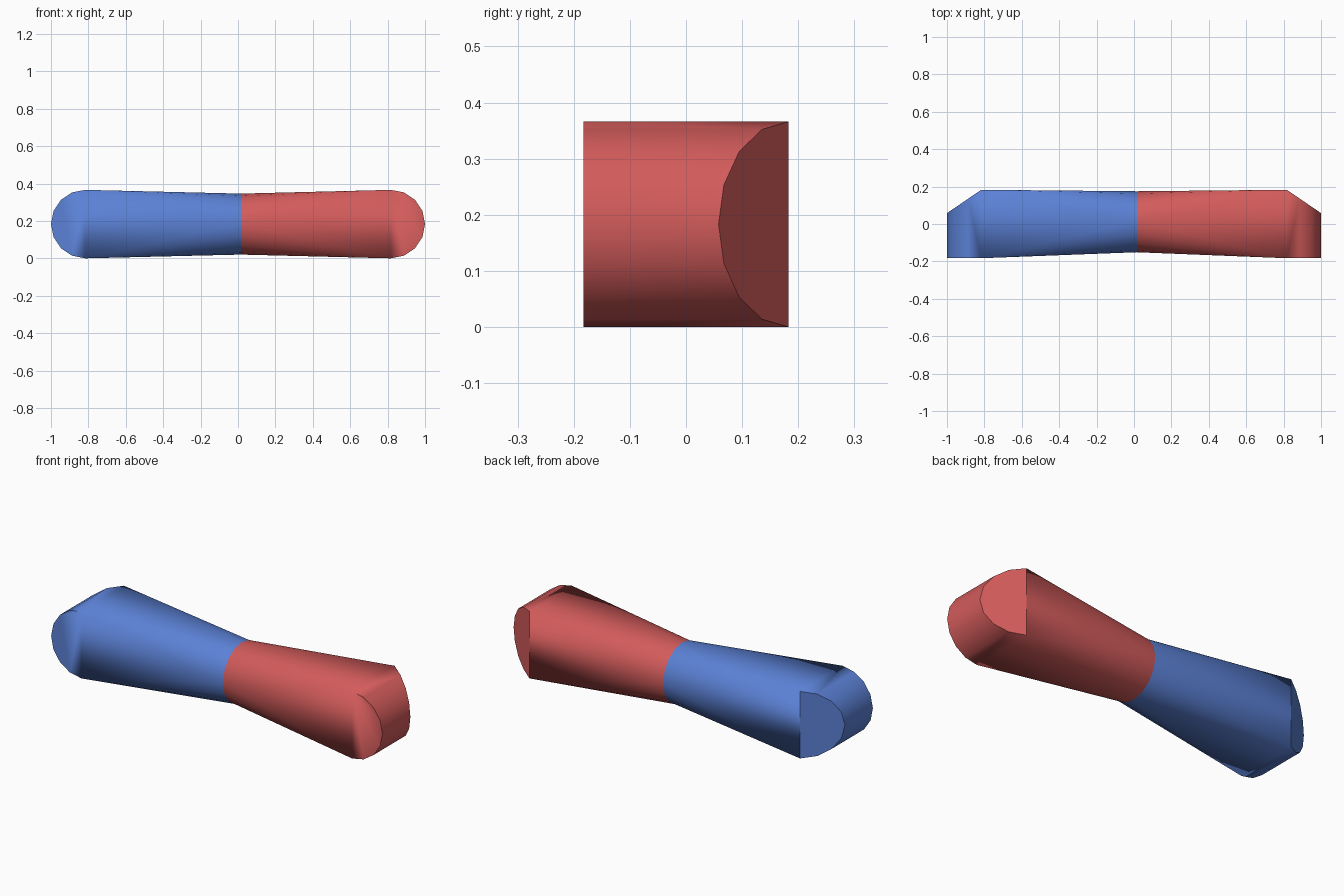
import bpy, bmesh, math

cube = bpy.data.objects.get("Cube")
if cube:
    bpy.data.objects.remove(cube, do_unlink=True)

R = 0.183           # half height of the rounded ends
END_X = 1.0 - R     # centre of the rounded ends
SEAM_X = 0.015      # where the two colours meet
WAIST_R, WAIST_Y = 0.163, 0.012
CHAMFER_Y = 0.058   # where the rear chamfer meets the tip


def make_material(name, color):
    mat = bpy.data.materials.new(name)
    mat.use_nodes = True
    mat.diffuse_color = color
    mat.node_tree.nodes["Principled BSDF"].inputs["Base Color"].default_value = color
    return mat


def make_half(name, side, mat):
    bm = bmesh.new()
    # Rounded end block, chamfered at the rear toward its tip
    for i in range(9):
        a = math.pi * (i / 8 - 0.5)
        reach = math.cos(a)
        x, z = side * (END_X + R * reach), R + R * math.sin(a)
        bm.verts.new((x, -R, z))
        bm.verts.new((x, R + (CHAMFER_Y - R) * reach, z))
    # Round waist at the seam
    for i in range(16):
        a = math.tau * i / 16
        bm.verts.new((SEAM_X, WAIST_Y + WAIST_R * math.cos(a), R + WAIST_R * math.sin(a)))
    # Stretch a skin over both, then open the hidden seam face
    bmesh.ops.convex_hull(bm, input=bm.verts[:])
    seam = [f for f in bm.faces if all(abs(v.co.x - SEAM_X) < 1e-4 for v in f.verts)]
    bmesh.ops.delete(bm, geom=seam, context='FACES')
    bmesh.ops.dissolve_limit(bm, angle_limit=0.01, verts=bm.verts[:], edges=bm.edges[:])
    bmesh.ops.recalc_face_normals(bm, faces=bm.faces[:])
    mesh = bpy.data.meshes.new(name)
    bm.to_mesh(mesh)
    bm.free()
    mesh.materials.append(mat)
    obj = bpy.data.objects.new(name, mesh)
    bpy.context.collection.objects.link(obj)
    # Smooth the curved skin, keep the rims sharp
    bpy.ops.object.select_all(action='DESELECT')
    obj.select_set(True)
    bpy.context.view_layer.objects.active = obj
    bpy.ops.object.shade_smooth_by_angle(angle=math.radians(30))


make_half("left_red_half", 1, make_material("red", (0.65, 0.105, 0.105, 1)))
make_half("right_blue_half", -1, make_material("blue", (0.105, 0.22, 0.67, 1)))
